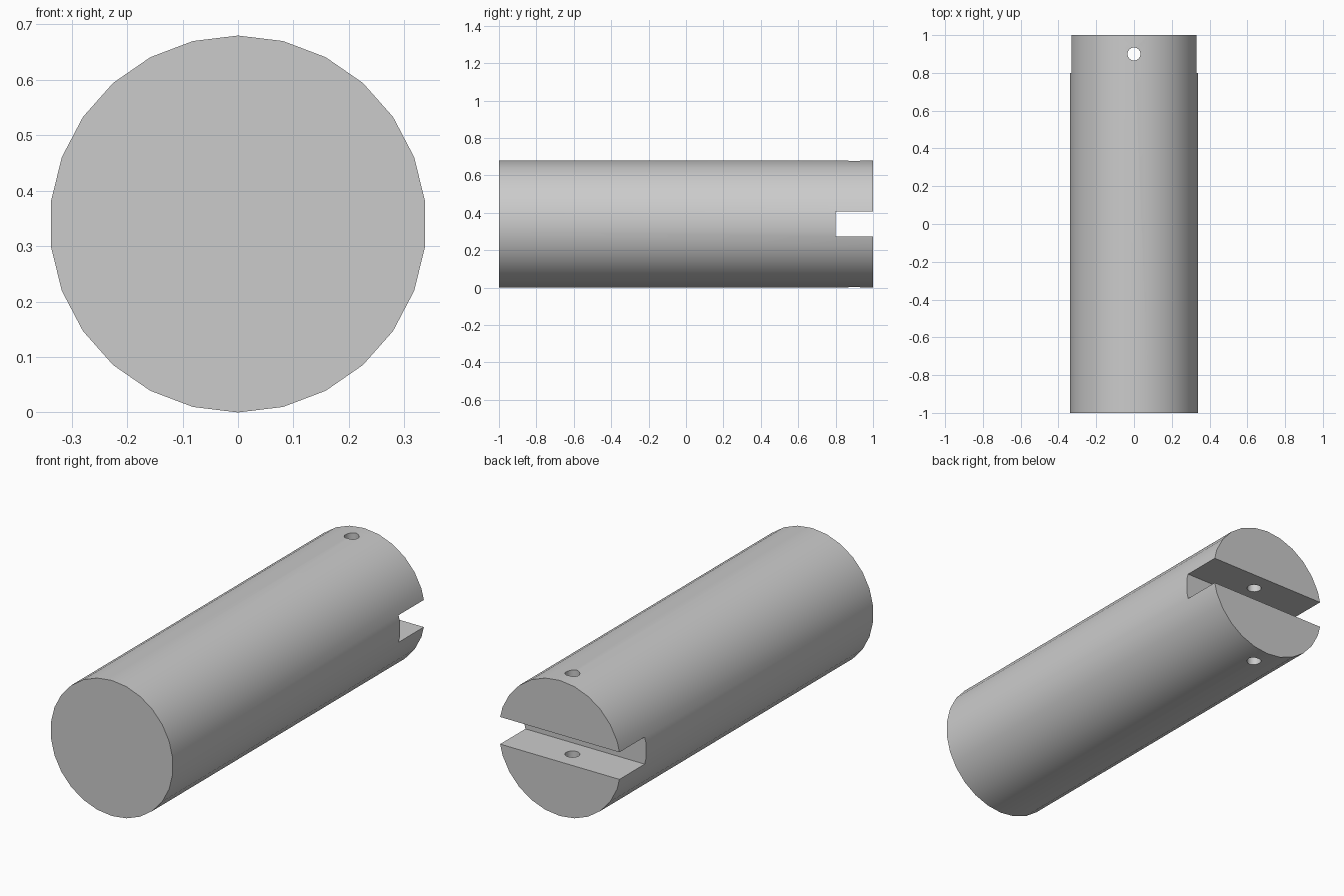
import bpy
import math

default = bpy.data.objects.get("Cube")
if default:
    bpy.data.objects.remove(default, do_unlink=True)

RADIUS = 0.34
LENGTH = 2.0
SLOT_DEPTH = 0.2
SLOT_HEIGHT = 0.136
HOLE_RADIUS = 0.034

# Single plain grey
grey = bpy.data.materials.new("plain grey")
grey.use_nodes = True
colour = (0.6, 0.6, 0.6, 1)
grey.diffuse_color = colour
grey.node_tree.nodes["Principled BSDF"].inputs["Base Color"].default_value = colour

# Rod lying along y
bpy.ops.mesh.primitive_cylinder_add(vertices=26, radius=RADIUS, depth=LENGTH,
                                    location=(0, 0, RADIUS),
                                    rotation=(math.pi / 2, 0, 0))
rod = bpy.context.object
rod.name = "slotted_rod"
rod.data.materials.append(grey)


def cut(cutter, name):
    """Subtract a cutter from the rod, then discard it."""
    cutter.name = name
    cutter.hide_render = True
    cutter.data.materials.append(grey)
    bpy.context.view_layer.objects.active = rod
    mod = rod.modifiers.new(name, "BOOLEAN")
    mod.operation = "DIFFERENCE"
    mod.solver = "EXACT"
    mod.object = cutter
    bpy.ops.object.modifier_apply(modifier=mod.name)
    bpy.data.objects.remove(cutter, do_unlink=True)


# Slot across the back end
bpy.ops.mesh.primitive_cube_add(size=1, location=(0, LENGTH / 2, RADIUS))
slot = bpy.context.object
slot.scale = (1, 2 * SLOT_DEPTH, SLOT_HEIGHT)
cut(slot, "slot_cutter")

# Pin hole through both prongs
bpy.ops.mesh.primitive_cylinder_add(vertices=26, radius=HOLE_RADIUS, depth=1,
                                    location=(0, LENGTH / 2 - SLOT_DEPTH / 2, RADIUS))
cut(bpy.context.object, "pin_hole_cutter")

# Smooth round walls, sharp rims
bpy.ops.object.select_all(action="DESELECT")
rod.select_set(True)
bpy.context.view_layer.objects.active = rod
bpy.ops.object.shade_smooth_by_angle(angle=math.radians(30))
